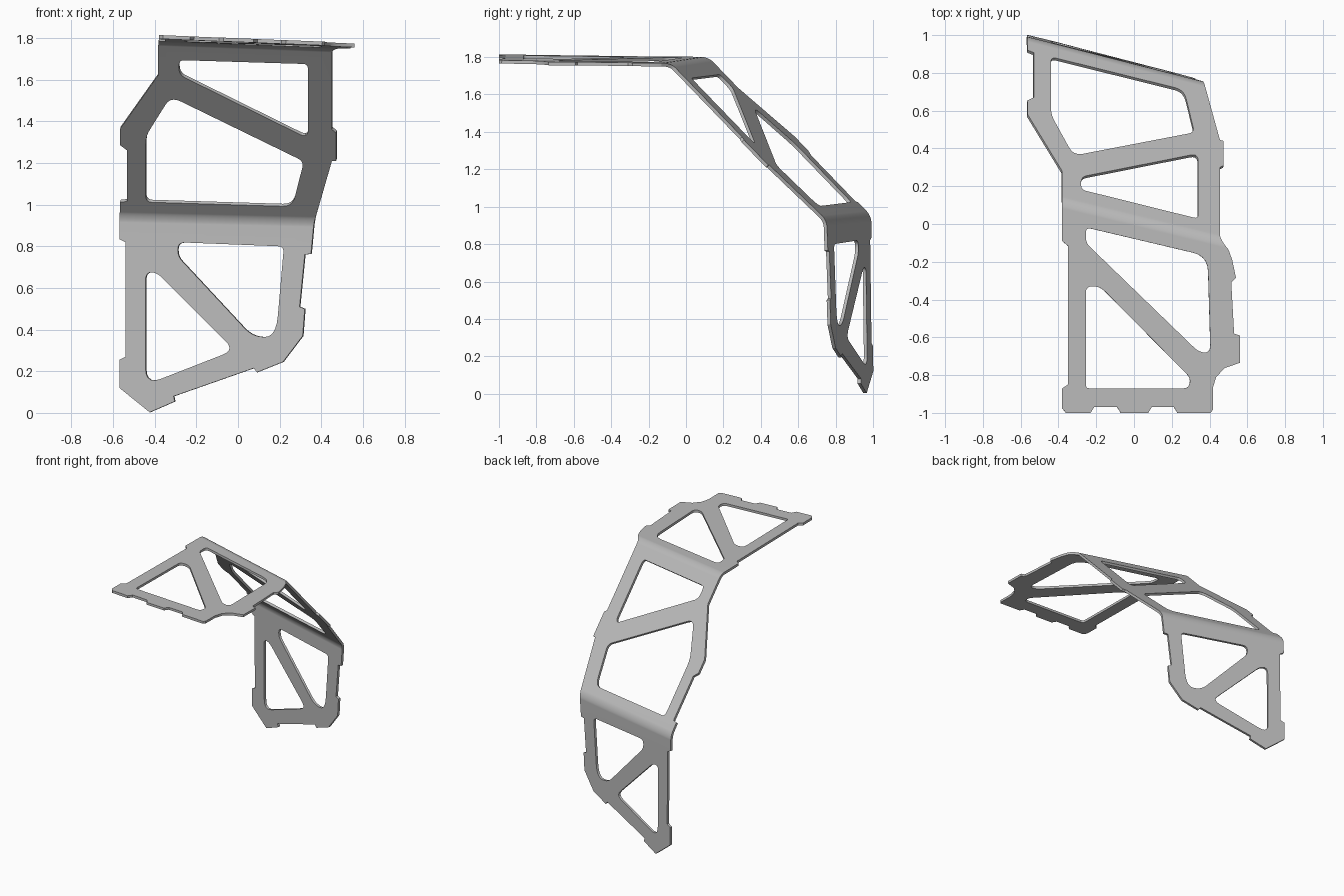
import bpy, bmesh, math
from mathutils import Vector

THICKNESS = 0.018
BEND_WIDTH = 0.035

cube = bpy.data.objects.get("Cube")
if cube:
    bpy.data.objects.remove(cube)

# One plain grey metal for the whole bracket
metal = bpy.data.materials.new("grey_metal")
metal.use_nodes = True
grey = (0.5, 0.5, 0.5, 1)
metal.diffuse_color = grey
metal.node_tree.nodes["Principled BSDF"].inputs["Base Color"].default_value = grey


# The three planes of the folded sheet (outer surface)
def top_plane(x, y):
    return Vector((x, y, 1.787 - 0.04 * x - 0.013 * y))


def middle_plane(x, y):
    return Vector((x, y, 1.815 - 0.288 * x - 1.036 * y))


def lower_plane(x, z):
    return Vector((x, 0.859 - 0.255 * x - 0.013 * z, z))


# Fold lines, where neighbouring planes meet
def upper_fold(x):
    return top_plane(x, 0.0274 - 0.2424 * x)


def lower_fold(x):
    return middle_plane(x, 0.8468 - 0.2547 * x)


UP = Vector((0, 0, 1))
BACK = Vector((0, 1, 0))

# Outer edges of the panels, running between the fold ends
top_edge = [(-.38, -.09), (-.35, -.115), (-.35, -.85), (-.38, -.87),
            (-.38, -.975), (-.36, -1), (-.23, -1), (-.21, -.968),
            (-.09, -.968), (-.07, -1), (.075, -1), (.095, -.968),
            (.21, -.968), (.23, -1), (.405, -1), (.417, -.985),
            (.417, -.87), (.435, -.81), (.48, -.763), (.56, -.735),
            (.56, -.59), (.53, -.58), (.515, -.31), (.54, -.285),
            (.52, -.19), (.5, -.135)]
middle_right_edge = [(.455, .3), (.475, .31), (.475, .44), (.455, .445)]
middle_left_edge = [(-.563, .92), (-.53, .907), (-.53, .67), (-.563, .655),
                    (-.563, .58), (-.38, .28)]
lower_edge = [(-.565, .835), (-.535, .82), (-.535, .27), (-.565, .255),
              (-.565, .12), (-.42, .003), (-.3, .055), (-.305, .08),
              (.08, .215), (.095, .195), (.22, .245), (.315, .37),
              (.325, .5), (.3, .51), (.325, .76), (.355, .765)]

# Window corners as (u, v, corner radius)
windows = [
    (top_plane, UP, [(-.255, -.33, .035), (-.18, -.33, .04), (.3, -.815, .03),
                     (.29, -.87, .03), (-.255, -.87, .02)]),
    (top_plane, UP, [(-.255, -.018, .03), (.39, -.17, .08), (.405, -.68, .04),
                     (.345, -.68, .04), (-.255, -.1, .03)]),
    (middle_plane, UP, [(-.44, .885, .03), (.265, .71, .05), (.32, .485, .03),
                        (-.32, .362, .05), (-.44, .58, .04)]),
    (middle_plane, UP, [(-.28, .25, .03), (.34, .373, .04),
                        (.34, .028, .025), (-.28, .182, .025)]),
    (lower_plane, BACK, [(-.285, .82, .04), (.225, .8, .03), (.187, .365, .1),
                         (.075, .365, .06), (-.285, .752, .03)]),
    (lower_plane, BACK, [(-.44, .675, .04), (-.385, .675, .04),
                         (-.012, .302, .06), (-.44, .135, .08)]),
]


def rounded(corners, steps=5):
    """Replace each corner with a short curve."""
    points = []
    for i, (u, v, radius) in enumerate(corners):
        c = Vector((u, v))
        before = Vector(corners[i - 1][:2]) - c
        after = Vector(corners[(i + 1) % len(corners)][:2]) - c
        a = c + before.normalized() * min(radius, before.length * 0.48)
        b = c + after.normalized() * min(radius, after.length * 0.48)
        for k in range(steps + 1):
            t = k / steps
            points.append(a * (1 - t) ** 2 + c * 2 * t * (1 - t) + b * t * t)
    return points


def make_object(name, bm):
    mesh = bpy.data.meshes.new(name)
    bm.to_mesh(mesh)
    bm.free()
    obj = bpy.data.objects.new(name, mesh)
    bpy.context.collection.objects.link(obj)
    mesh.materials.append(metal)
    return obj


def place(bm, plane, points):
    return [bm.verts.new(plane(*p)) for p in points]


# Folded sheet: three flat faces sharing two fold edges
bm = bmesh.new()
fold_a = [bm.verts.new(upper_fold(x)) for x in (-.38, .455)]
fold_b = [bm.verts.new(lower_fold(x)) for x in (.37, -.565)]
outlines = [
    (UP, [fold_a[0]] + place(bm, top_plane, top_edge) + [fold_a[1]]),
    (UP, fold_a + place(bm, middle_plane, middle_right_edge) + fold_b
     + place(bm, middle_plane, middle_left_edge)),
    (BACK, [fold_b[1]] + place(bm, lower_plane, lower_edge) + [fold_b[0]]),
]
for outward, verts in outlines:
    face = bm.faces.new(verts)
    face.normal_update()
    if face.normal.dot(outward) < 0:
        face.normal_flip()
folds = [bm.edges.get(pair) for pair in (fold_a, fold_b)]
bmesh.ops.bevel(bm, geom=folds, offset=BEND_WIDTH, offset_type='OFFSET',
                segments=5, profile=0.5, affect='EDGES', clamp_overlap=False)
bracket = make_object("folded_bracket", bm)

# Window cutters: prisms standing square to each panel
bm = bmesh.new()
for plane, outward, corners in windows:
    normal = (plane(1, 0) - plane(0, 0)).cross(plane(0, 1) - plane(0, 0))
    normal.normalize()
    outline = [plane(*p) for p in rounded(corners)]
    lids = [[bm.verts.new(p + normal * d) for p in outline]
            for d in (-0.06, 0.04)]
    for lid in lids:
        bm.faces.new(lid)
    count = len(outline)
    for i in range(count):
        j = (i + 1) % count
        bm.faces.new((lids[0][i], lids[0][j], lids[1][j], lids[1][i]))
bmesh.ops.recalc_face_normals(bm, faces=bm.faces)
cutter = make_object("window_cutters", bm)
cutter.hide_render = True

# Thicken the sheet, then cut the windows
solid = bracket.modifiers.new("thickness", 'SOLIDIFY')
solid.thickness = THICKNESS
solid.offset = -1
solid.use_even_offset = True
cut = bracket.modifiers.new("windows", 'BOOLEAN')
cut.operation = 'DIFFERENCE'
cut.solver = 'EXACT'
cut.object = cutter

bpy.ops.object.select_all(action='DESELECT')
bpy.context.view_layer.objects.active = bracket
bracket.select_set(True)
for name in ("thickness", "windows"):
    bpy.ops.object.modifier_apply(modifier=name)
bpy.data.objects.remove(cutter)

# Smooth folds, crisp cut edges, flat panels
bpy.ops.object.shade_smooth_by_angle(angle=math.radians(30))
weighted = bracket.modifiers.new("flat_panels", 'WEIGHTED_NORMAL')
weighted.keep_sharp = True
